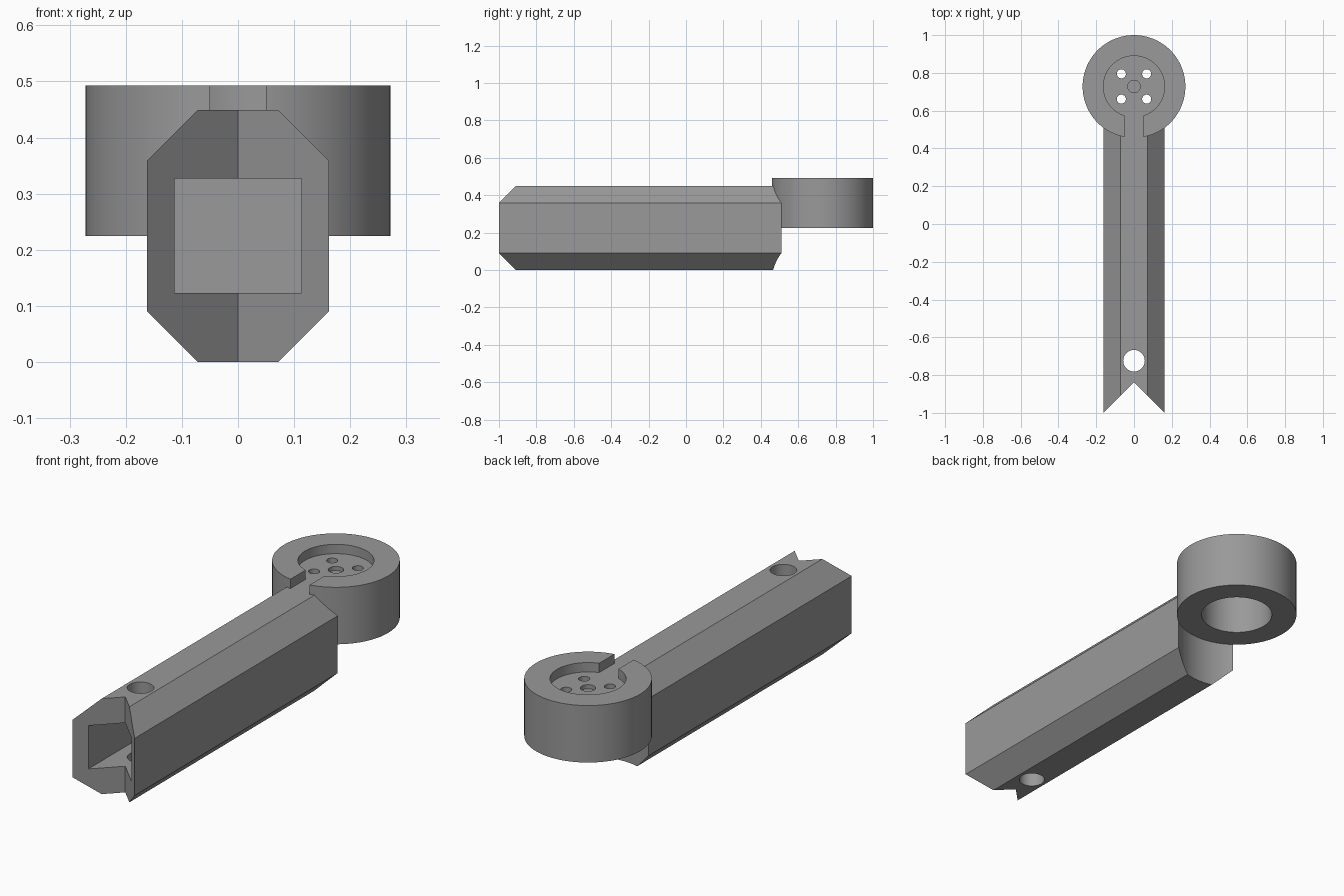
import bpy, bmesh, math
from mathutils import Matrix

if "Cube" in bpy.data.objects:
    bpy.data.objects.remove(bpy.data.objects["Cube"])

RING_Y, RING_R = 0.728, 0.272
RING_Z0, RING_Z1 = 0.225, 0.493
ARM_TOP = 0.449

grey = bpy.data.materials.new("grey plastic")
grey.diffuse_color = (0.32, 0.32, 0.32, 1)
grey.use_nodes = True
grey.node_tree.nodes["Principled BSDF"].inputs["Base Color"].default_value = grey.diffuse_color


def finish(bm, name):
    bmesh.ops.recalc_face_normals(bm, faces=bm.faces)
    me = bpy.data.meshes.new(name)
    bm.to_mesh(me)
    bm.free()
    ob = bpy.data.objects.new(name, me)
    bpy.context.collection.objects.link(ob)
    me.materials.append(grey)
    return ob


def cylinder(name, x, y, r, z0, z1, seg=96):
    bm = bmesh.new()
    bmesh.ops.create_cone(bm, cap_ends=True, segments=seg, radius1=r, radius2=r,
                          depth=z1 - z0,
                          matrix=Matrix.Translation((x, y, (z0 + z1) / 2)))
    return finish(bm, name)


def prism(name, points, offset):
    """Extrude a flat outline of 3D points along offset."""
    bm = bmesh.new()
    face = bm.faces.new([bm.verts.new(p) for p in points])
    out = bmesh.ops.extrude_face_region(bm, geom=[face])
    # the starting face is kept as the back cap
    verts = [v for v in out["geom"] if isinstance(v, bmesh.types.BMVert)]
    bmesh.ops.translate(bm, verts=verts, vec=offset)
    return finish(bm, name)


def box(name, x0, x1, y0, y1, z0, z1):
    return prism(name, [(x0, y0, z0), (x1, y0, z0), (x1, y1, z0), (x0, y1, z0)],
                 (0, 0, z1 - z0))


def cut(target, cutters):
    """Subtract each cutter, bake the result and remove the cutters."""
    for c in cutters:
        c.hide_render = True
        m = target.modifiers.new("cut", 'BOOLEAN')
        m.operation, m.solver, m.object = 'DIFFERENCE', 'EXACT', c
    dg = bpy.context.evaluated_depsgraph_get()
    me = bpy.data.meshes.new_from_object(target.evaluated_get(dg))
    target.modifiers.clear()
    target.data = me
    me.materials.clear()
    me.materials.append(grey)
    for c in cutters:
        bpy.data.objects.remove(c)


# Arm: chamfered rectangular bar along y
W, C = 0.162, 0.09
half = [(W - C, 0), (W, C), (W, ARM_TOP - C), (W - C, ARM_TOP)]
outline = half + [(-x, z) for x, z in reversed(half)]
arm = prism("arm", [(x, -1, z) for x, z in outline], (0, 1.65, 0))
cut(arm, [
    # concave end that hugs the motor ring
    cylinder("ring_clearance", 0, RING_Y, RING_R, -0.2, 0.8),
    # square channel, open at the front
    box("channel", -0.113, 0.113, -1.2, 0.38, 0.123, 0.327),
    # vertical bolt hole
    cylinder("bolt_hole", 0, -0.724, 0.057, -0.2, 0.8, 48),
    # right-angle notch in the front end
    prism("notch", [(-0.362, -1.2, -0.2), (0.362, -1.2, -0.2), (0, -0.838, -0.2)],
          (0, 0, 1)),
])

# Motor ring: cup with a thin drilled plate near its top
ring = cylinder("motor_ring", 0, RING_Y, RING_R, RING_Z0, RING_Z1)
cutters = [
    cylinder("top_recess", 0, RING_Y, 0.162, ARM_TOP, 0.7),
    cylinder("lower_cavity", 0, RING_Y, 0.16, 0.0, 0.42),
    box("wire_slot", -0.05, 0.05, 0.3, 0.62, ARM_TOP, 0.7),
    cylinder("shaft_dimple", 0, RING_Y, 0.033, 0.43, 0.6, 32),
]
for sx in (-1, 1):
    for sy in (-1, 1):
        cutters.append(cylinder("screw_hole", sx * 0.067, RING_Y + sy * 0.067,
                                0.024, 0.3, 0.6, 32))
cut(ring, cutters)

# Smooth round walls, crisp edges
bpy.ops.object.select_all(action='DESELECT')
for ob in (arm, ring):
    ob.select_set(True)
bpy.context.view_layer.objects.active = arm
bpy.ops.object.shade_smooth_by_angle(angle=math.radians(30))
